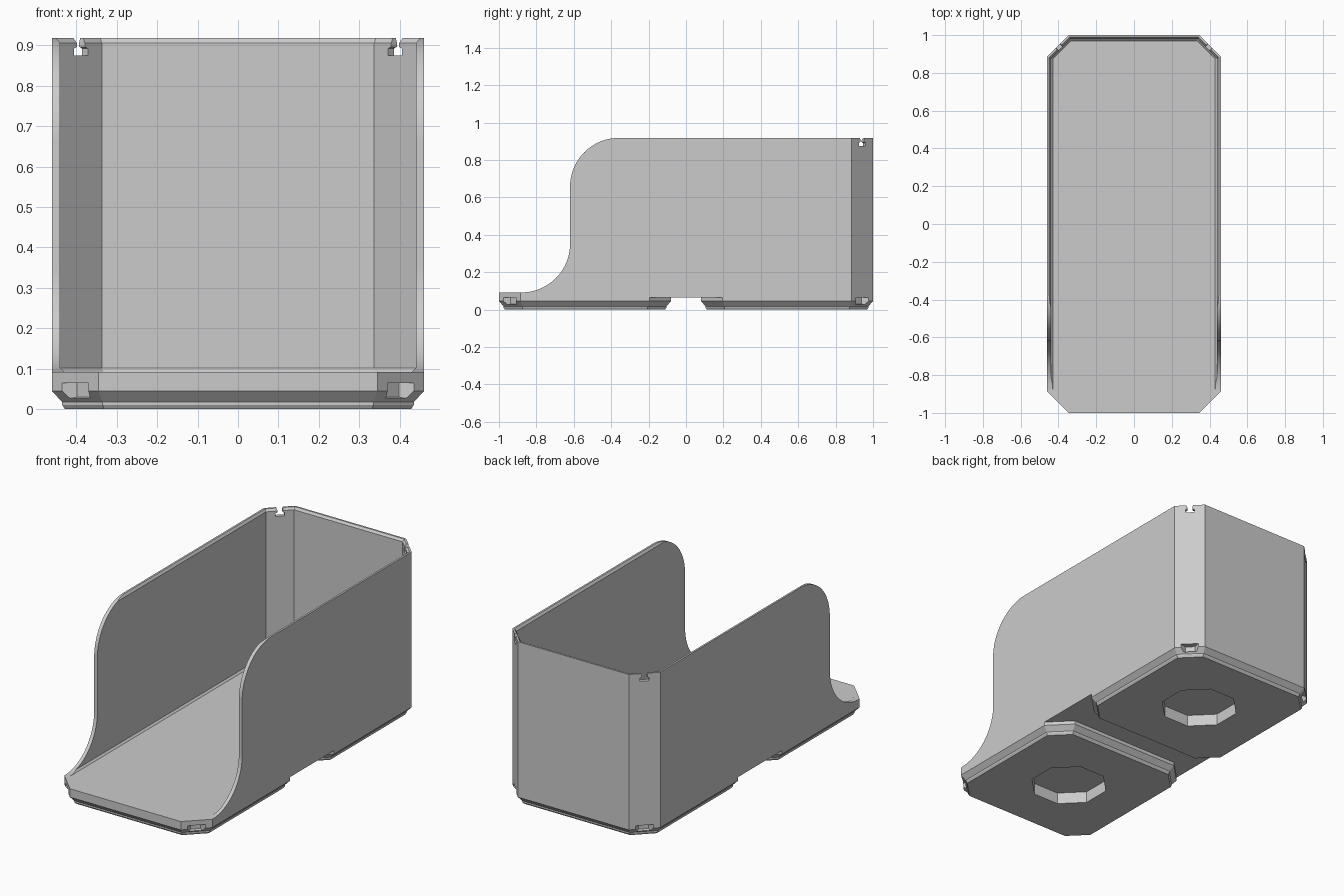
import bpy, bmesh, math
from mathutils import Matrix, Vector

cube = bpy.data.objects.get("Cube")
if cube:
    bpy.data.objects.remove(cube, do_unlink=True)

HX, HY, CHAMFER = 0.46, 1.0, 0.115
FLOOR, TOP, SEAT = 0.092, 0.918, 0.065
FOOT_Y = 0.54

grey = bpy.data.materials.new("plain grey")
grey.use_nodes = True
grey.diffuse_color = (0.6, 0.6, 0.6, 1)
grey.node_tree.nodes["Principled BSDF"].inputs["Base Color"].default_value = (0.6, 0.6, 0.6, 1)


def octagon(hx, hy, c, inset=0.0):
    """Chamfered rectangle, offset inwards by an even distance."""
    hx, hy, c = hx - inset, hy - inset, c - inset * (2 - math.sqrt(2))
    return [(hx, c - hy), (hx, hy - c), (hx - c, hy), (c - hx, hy),
            (-hx, hy - c), (-hx, c - hy), (c - hx, -hy), (hx - c, -hy)]


def loft(name, loops):
    """Closed solid through matching rings of 3D points."""
    bm = bmesh.new()
    rings = [[bm.verts.new(p) for p in loop] for loop in loops]
    n = len(rings[0])
    for low, high in zip(rings, rings[1:]):
        for i in range(n):
            j = (i + 1) % n
            bm.faces.new((low[i], low[j], high[j], high[i]))
    bm.faces.new(rings[0][::-1])
    bm.faces.new(rings[-1])
    bmesh.ops.recalc_face_normals(bm, faces=bm.faces)
    mesh = bpy.data.meshes.new(name)
    bm.to_mesh(mesh)
    bm.free()
    mesh.materials.append(grey)
    obj = bpy.data.objects.new(name, mesh)
    bpy.context.collection.objects.link(obj)
    return obj


def stack(name, hx, hy, c, levels, y=0.0):
    """Octagonal solid from (height, inset) levels."""
    return loft(name, [[(px, py + y, z) for px, py in octagon(hx, hy, c, d)]
                       for z, d in levels])


def cut(target, cutter):
    cutter.hide_render = True
    mod = target.modifiers.new("cut", "BOOLEAN")
    mod.operation = "DIFFERENCE"
    mod.solver = "EXACT"
    mod.object = cutter
    bpy.context.view_layer.objects.active = target
    bpy.ops.object.modifier_apply(modifier=mod.name)
    bpy.data.objects.remove(cutter, do_unlink=True)


def corner_frame(sx, sy):
    """Local x runs along the corner face, local y points outwards."""
    out = Vector((sx, sy, 0)).normalized()
    along = Vector((out.y, -out.x, 0))
    m = Matrix((along, out, Vector((0, 0, 1)))).transposed().to_4x4()
    m.translation = (sx * (HX - CHAMFER / 2), sy * (HY - CHAMFER / 2), 0)
    return m


def arc(cy, cz, r, start, end, steps=20):
    return [(cy + r * math.cos(a), cz + r * math.sin(a)) for a in
            (math.radians(start + (end - start) * i / steps) for i in range(steps + 1))]


# Floor slab
stack("floor", HX, HY, CHAMFER, [(SEAT, 0), (FLOOR, 0)])

# Walls: hollow octagon with a floor fillet and a bevelled rim
walls = stack("walls", HX, HY, CHAMFER, [(FLOOR, 0), (TOP, 0)])
cut(walls, stack("cavity_cutter", HX, HY, CHAMFER,
                 [(0.08, 0.032), (FLOOR, 0.03), (0.102, 0.02),
                  (0.905, 0.02), (0.93, 0.002)]))

# Open front with swept side edges
R = 0.26
profile = [(-1.1, 0.05), (-0.88, 0.05)]
profile += arc(-0.88, FLOOR + R, R, -90, 0)
profile += arc(-0.36, TOP - R, R, 180, 90)
profile += [(-0.36, 1.1), (-1.1, 1.1)]
cut(walls, loft("front_cutter", [[(x, y, z) for y, z in profile] for x in (-0.6, 0.6)]))

# Keyhole slots in the rear corners
half = [(0.024, 0.875), (0.024, 0.892), (0.014, 0.896), (0.014, 0.908), (0.022, 0.93)]
slot = half + [(-x, z) for x, z in reversed(half)]
for sx in (-1, 1):
    m = corner_frame(sx, 1)
    cut(walls, loft("slot_cutter", [[m @ Vector((x, y, z)) for x, z in slot]
                                    for y in (-0.06, 0.04)]))

# Two feet with tapered rims, octagonal pockets and corner sockets
for label, sy in (("front_foot", -1), ("rear_foot", 1)):
    foot = stack(label, HX, HX, CHAMFER,
                 [(0, 0.032), (0.011, 0.025), (0.018, 0.025), (0.045, 0), (SEAT, 0)],
                 y=sy * FOOT_Y)
    cut(foot, stack("pocket_cutter", 0.19, 0.19, 0.111,
                    [(-0.05, 0), (0.1, 0)], y=sy * FOOT_Y))
    for sx in (-1, 1):
        m = corner_frame(sx, sy)
        rings = []
        for y, w, z in ((-0.032, 0.026, 0.03), (0.01, 0.052, 0.021)):
            rings.append([m @ Vector(p) for p in
                          ((-w, y, z), (w, y, z), (w, y, 0.08), (-w, y, 0.08))])
        cut(foot, loft("socket_cutter", rings))

# Smooth the swept edges, keep the corners sharp
bpy.ops.object.select_all(action="DESELECT")
walls.select_set(True)
bpy.context.view_layer.objects.active = walls
bpy.ops.object.shade_smooth_by_angle(angle=math.radians(20))
